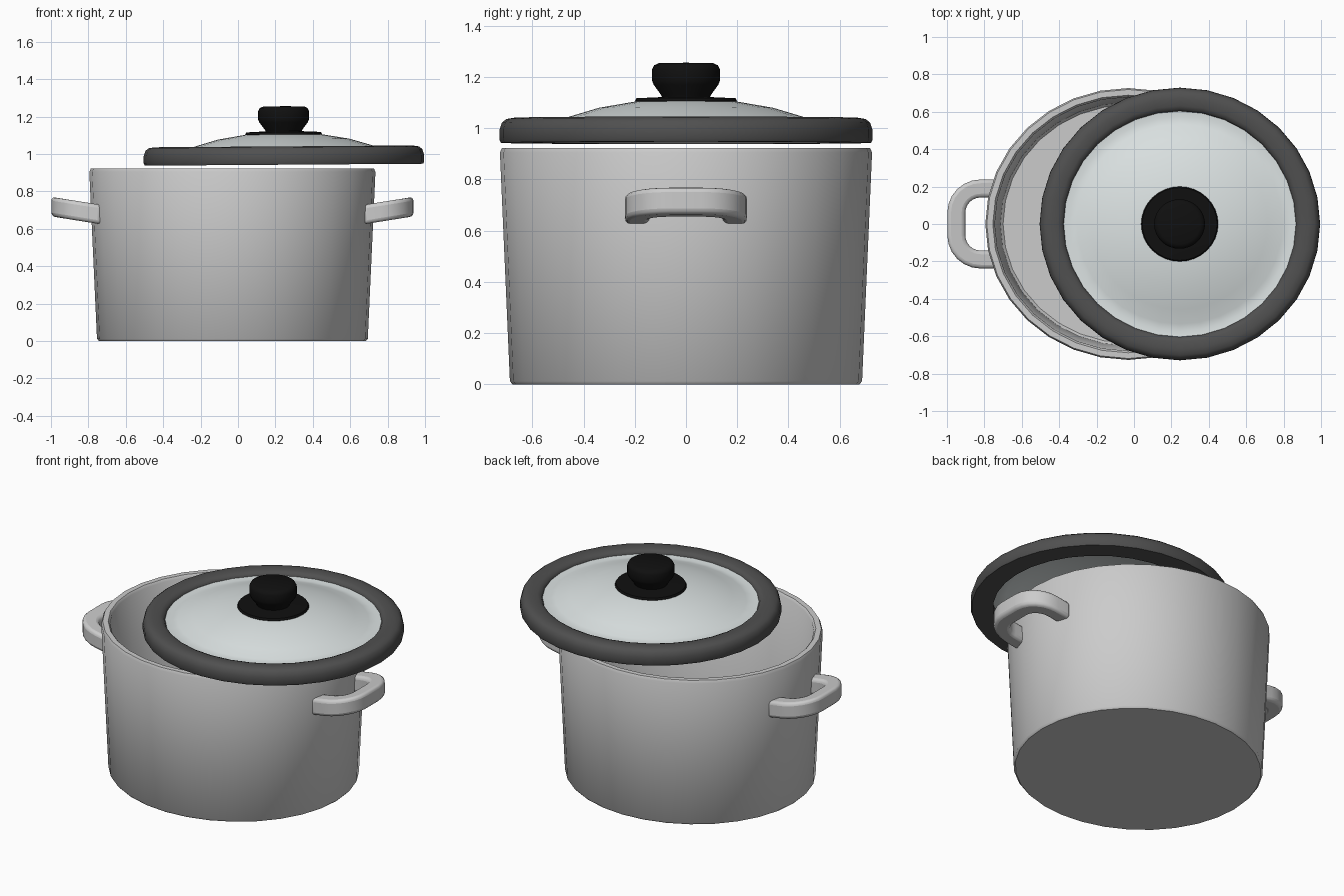
import bpy, bmesh, math
from mathutils import Matrix, Vector

if "Cube" in bpy.data.objects:
    bpy.data.objects.remove(bpy.data.objects["Cube"])

POT_X, LID_X = -0.03, 0.245
SEG = 32


def material(name, rgb):
    m = bpy.data.materials.new(name)
    m.diffuse_color = (*rgb, 1)
    m.use_nodes = True
    m.node_tree.nodes["Principled BSDF"].inputs["Base Color"].default_value = m.diffuse_color
    return m


def make_object(name, bm, mat=None, angle=40):
    bmesh.ops.recalc_face_normals(bm, faces=bm.faces)
    me = bpy.data.meshes.new(name)
    bm.to_mesh(me)
    bm.free()
    ob = bpy.data.objects.new(name, me)
    bpy.context.collection.objects.link(ob)
    if mat:
        me.materials.append(mat)
    bpy.ops.object.select_all(action='DESELECT')
    ob.select_set(True)
    bpy.context.view_layer.objects.active = ob
    bpy.ops.object.shade_smooth_by_angle(angle=math.radians(angle))
    return ob


def lathe(name, profile, matrix, mat=None, closed=False, angle=40):
    """Spin a list of (radius, z) points round z, then place it."""
    bm = bmesh.new()
    vs = [bm.verts.new((r, 0, z)) for r, z in profile]
    pairs = list(zip(vs, vs[1:] + vs[:1])) if closed else list(zip(vs, vs[1:]))
    edges = [bm.edges.new(p) for p in pairs]
    bmesh.ops.spin(bm, geom=vs + edges, cent=(0, 0, 0), axis=(0, 0, 1),
                   angle=2 * math.pi, steps=SEG, use_duplicate=False)
    bmesh.ops.remove_doubles(bm, verts=bm.verts, dist=0.0005)
    bm.transform(matrix)
    return make_object(name, bm, mat, angle)


# Pot body: tapered, slightly oval shell with a rounded rim
pot_place = Matrix.Translation((POT_X, 0, 0)) @ Matrix.Diagonal((1, 0.95, 1, 1))
lathe("pot_body", [(0, 0), (0.713, 0), (0.724, 0.012), (0.765, 0.905),
                   (0.757, 0.922), (0.725, 0.922), (0.714, 0.908),
                   (0.685, 0.06), (0.67, 0.045), (0, 0.045)], pot_place)


# Side handles: a rectangular bar swept round a U, rising outwards
def handle(name, side):
    half = [(0.70, 0.19), (0.79, 0.19)]
    half += [(0.79 + 0.13 * math.sin(a), 0.06 + 0.13 * math.cos(a))
             for a in [math.pi / 2 * i / 6 for i in range(1, 7)]]
    path = [Vector(p) for p in half + [(x, -y) for x, y in reversed(half)]]
    bm = bmesh.new()
    rings = []
    for i, p in enumerate(path):
        t = (path[min(i + 1, len(path) - 1)] - path[max(i - 1, 0)]).normalized()
        n = Vector((-t.y, t.x))
        ring = []
        for w, h in ((-1, -1), (1, -1), (1, 1), (-1, 1)):
            q = p + n * w * 0.048
            z = 0.676 + 0.16 * (q.x - 0.70) + h * 0.052
            ring.append(bm.verts.new((POT_X + side * q.x, q.y, z)))
        rings.append(ring)
    for a, b in zip(rings, rings[1:]):
        for k in range(4):
            bm.faces.new((a[k], a[(k + 1) % 4], b[(k + 1) % 4], b[k]))
    bm.faces.new(rings[0])
    bm.faces.new(rings[-1])
    ob = make_object(name, bm)
    bev = ob.modifiers.new("round_edges", 'BEVEL')
    bev.width, bev.segments = 0.02, 3
    bev.limit_method, bev.angle_limit = 'ANGLE', math.radians(50)


handle("handle_right", 1)
handle("handle_left", -1)

# Lid, slid to the right and tipped very slightly
lid_place = (Matrix.Translation((LID_X, 0, 0.99))
             @ Matrix.Rotation(math.radians(-0.4), 4, 'Y')
             @ Matrix.Translation((0, 0, -0.99))
             @ Matrix.Diagonal((1, 0.972, 1, 1)))
lid_grey = material("lid_light", (0.72, 0.77, 0.77))
rim_dark = material("rim_dark", (0.08, 0.08, 0.08))
knob_black = material("knob_black", (0.005, 0.005, 0.005))

lathe("lid_dome", [(0, 1.118), (0.2, 1.105), (0.35, 1.08), (0.47, 1.045),
                   (0.55, 1.018), (0.59, 1.01), (0.64, 1.018), (0.64, 1.0),
                   (0.59, 0.992), (0.55, 1.0), (0.47, 1.027), (0.35, 1.062),
                   (0.2, 1.087), (0, 1.1)], lid_place, lid_grey)
lathe("lid_rim", [(0.744, 0.943), (0.75, 0.955), (0.749, 0.995), (0.74, 1.022),
                  (0.722, 1.036), (0.69, 1.041), (0.65, 1.038), (0.63, 1.03),
                  (0.621, 1.015), (0.621, 0.943)], lid_place, rim_dark, closed=True)

# Knob with its round base plate
lathe("knob_plate", [(0, 1.095), (0.2, 1.095), (0.206, 1.105), (0.2, 1.117),
                     (0.09, 1.122), (0, 1.122)], lid_place, knob_black)
lathe("knob", [(0, 1.11), (0.092, 1.11), (0.1, 1.13), (0.13, 1.17),
               (0.136, 1.185), (0.136, 1.23), (0.128, 1.246), (0.11, 1.254),
               (0, 1.256)], lid_place, knob_black)
